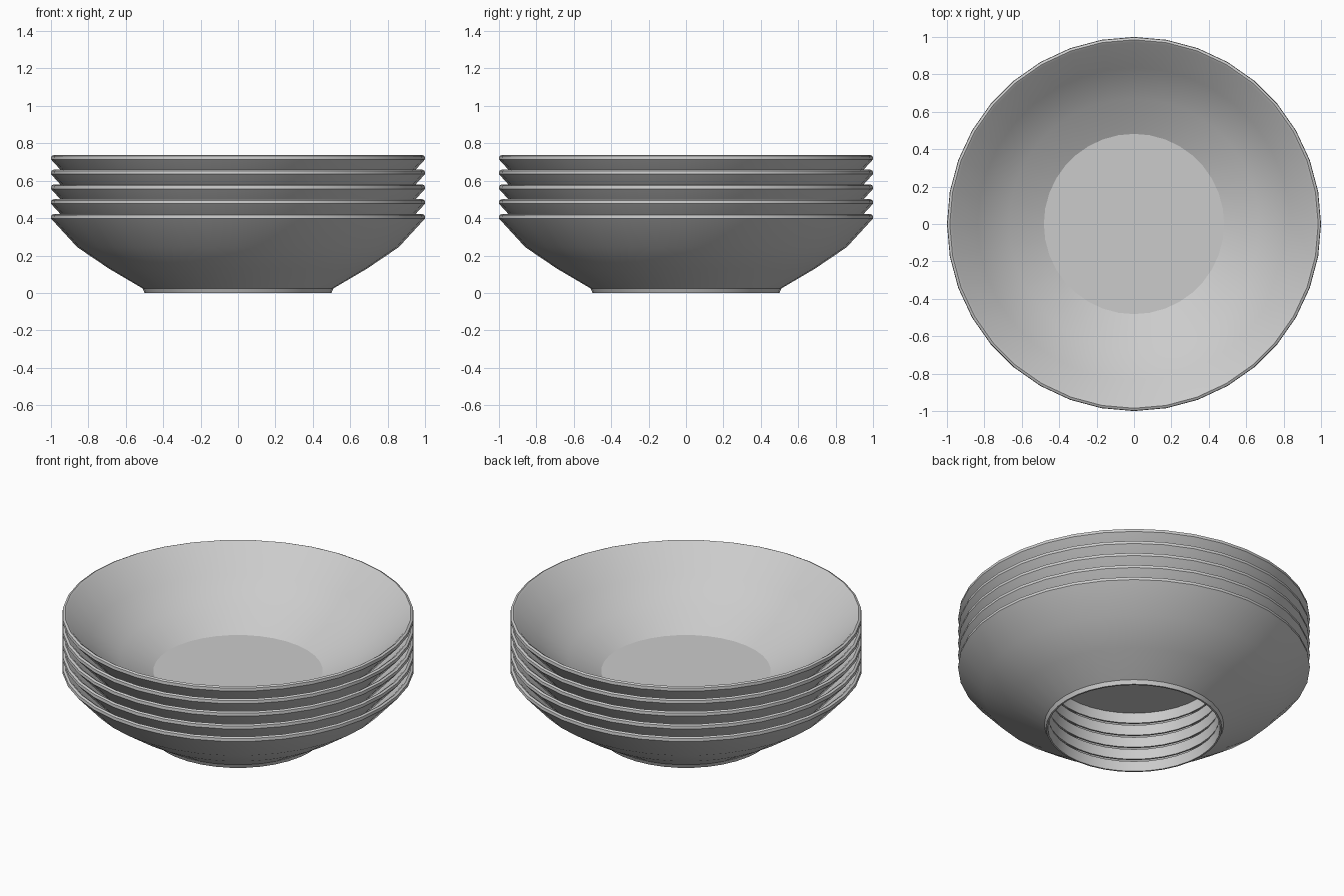
import bpy, bmesh, math

if "Cube" in bpy.data.objects:
    bpy.data.objects.remove(bpy.data.objects["Cube"])

SEGMENTS = 36
BOWLS = 5
SPACING = 0.079

ceramic = bpy.data.materials.new("grey ceramic")
ceramic.diffuse_color = (0.6, 0.6, 0.6, 1)
ceramic.use_nodes = True
ceramic.node_tree.nodes["Principled BSDF"].inputs["Base Color"].default_value = ceramic.diffuse_color

# Bowl cross-section (radius, height): inside of foot, outer wall, lip, inner wall
PROFILE = [(0.482, 0.06), (0.49, 0.0), (0.50, 0.0), (0.51, 0.024),
           (0.69, 0.13), (0.86, 0.245), (1.0, 0.398), (0.998, 0.416),
           (0.985, 0.422), (0.972, 0.414), (0.835, 0.268), (0.67, 0.156)]


def make_bowl(name, z, has_floor):
    bm = bmesh.new()
    rings = []
    for r, h in PROFILE:
        rings.append([bm.verts.new((r * math.cos(a), r * math.sin(a), z + h))
                      for a in (math.tau * i / SEGMENTS for i in range(SEGMENTS))])
    # Skin neighbouring rings, closing the section back on itself
    for k, low in enumerate(rings):
        high = rings[(k + 1) % len(rings)]
        for i in range(SEGMENTS):
            j = (i + 1) % SEGMENTS
            bm.faces.new((low[i], low[j], high[j], high[i]))
    # Flat floor across the inside of the foot
    if has_floor:
        bm.faces.new(rings[0])
    mesh = bpy.data.meshes.new(name)
    bm.to_mesh(mesh)
    bm.free()
    mesh.materials.append(ceramic)
    bowl = bpy.data.objects.new(name, mesh)
    bpy.context.collection.objects.link(bowl)
    bpy.ops.object.select_all(action='DESELECT')
    bowl.select_set(True)
    bpy.context.view_layer.objects.active = bowl
    bpy.ops.object.shade_smooth_by_angle(angle=math.radians(32))


# Nested stack: the lower bowls are open rings, the top one has the floor
for n in range(BOWLS):
    make_bowl(f"bowl_{n + 1}", n * SPACING, n == BOWLS - 1)
